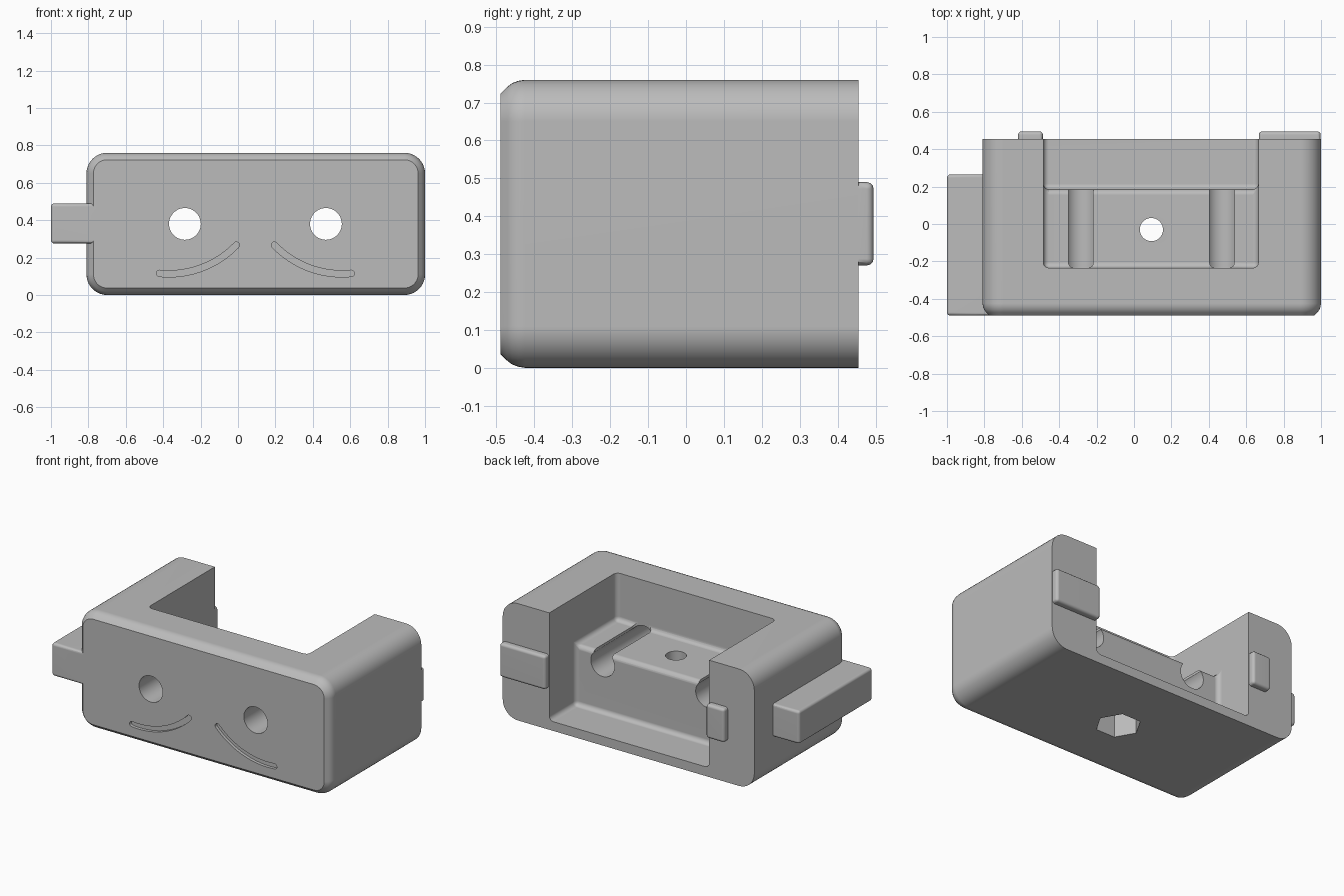
import bpy
import bmesh
from math import cos, sin, pi, radians

cube = bpy.data.objects.get("Cube")
if cube:
    bpy.data.objects.remove(cube)

grey = bpy.data.materials.new("plain_grey")
grey.use_nodes = True
grey.diffuse_color = (0.5, 0.5, 0.5, 1)
grey.node_tree.nodes["Principled BSDF"].inputs["Base Color"].default_value = (0.5, 0.5, 0.5, 1)


def activate(obj):
    bpy.ops.object.select_all(action='DESELECT')
    obj.select_set(True)
    bpy.context.view_layer.objects.active = obj


def loft(name, rings, bevel=0, segments=4):
    """Closed solid through equal-length rings, optionally with rounded edges."""
    bm = bmesh.new()
    loops = [[bm.verts.new(p) for p in ring] for ring in rings]
    n = len(loops[0])
    for a, b in zip(loops, loops[1:]):
        for i in range(n):
            j = (i + 1) % n
            bm.faces.new((a[i], a[j], b[j], b[i]))
    bm.faces.new(loops[0][::-1])
    bm.faces.new(loops[-1])
    bmesh.ops.recalc_face_normals(bm, faces=bm.faces)
    if bevel:
        bmesh.ops.bevel(bm, geom=list(bm.edges), offset=bevel, segments=segments,
                        profile=0.5, affect='EDGES')
    mesh = bpy.data.meshes.new(name)
    bm.to_mesh(mesh)
    bm.free()
    mesh.materials.append(grey)
    obj = bpy.data.objects.new(name, mesh)
    bpy.context.collection.objects.link(obj)
    return obj


def prism(name, pts, axis, lo, hi, bevel=0, segments=4):
    """Extrude a 2D outline along the x, y or z axis."""
    place = {'x': lambda p, t: (t, p[0], p[1]),
             'y': lambda p, t: (p[0], t, p[1]),
             'z': lambda p, t: (p[0], p[1], t)}[axis]
    return loft(name, [[place(p, t) for p in pts] for t in (lo, hi)], bevel, segments)


def box(name, x, y, z, bevel=0, segments=4):
    pts = [(x[0], y[0]), (x[1], y[0]), (x[1], y[1]), (x[0], y[1])]
    return prism(name, pts, 'z', z[0], z[1], bevel, segments)


def arc(cx, cy, r, start, end, steps):
    return [(cx + r * cos(start + (end - start) * i / steps),
             cy + r * sin(start + (end - start) * i / steps)) for i in range(steps + 1)]


def circle(cx, cy, r, n):
    return arc(cx, cy, r, 0, 2 * pi, n)[:-1]


def combine(target, tool, operation):
    mod = target.modifiers.new(tool.name, 'BOOLEAN')
    mod.operation = operation
    mod.solver = 'EXACT'
    mod.object = tool
    activate(target)
    bpy.ops.object.modifier_apply(modifier=mod.name)
    bpy.data.objects.remove(tool)


# Main body: rounded rectangle with a softened front rim
def body_ring(y, inset):
    r = 0.11 - inset
    corners = [(0.89, 0.65), (-0.70, 0.65), (-0.70, 0.11), (0.89, 0.11)]
    return [(px, y, pz) for k, (cx, cz) in enumerate(corners)
            for px, pz in arc(cx, cz, r, k * pi / 2, (k + 1) * pi / 2, 10)]


body = loft("holder_body", [body_ring(y, i) for y, i in (
    (0.455, 0), (-0.425, 0), (-0.443, 0.003), (-0.459, 0.009), (-0.472, 0.019), (-0.49, 0.037))])

# Open cavity with a raised platform and a lower rear floor
profile = [(-0.235, 1), (-0.235, 0.45), (0.185, 0.45), (0.185, 0.06), (0.7, 0.06), (0.7, 1)]
combine(body, prism("cavity", profile, 'x', -0.485, 0.665, 0.03), 'DIFFERENCE')

MIDDLE = 0.093
for side in (-1, 1):
    # Eye bore running through the front wall and along the platform
    eye = MIDDLE + side * 0.377
    combine(body, prism("eye_bore", circle(eye, 0.38, 0.085, 48), 'y', -0.7, 0.6), 'DIFFERENCE')
    combine(body, box("groove_slot", (eye - 0.066, eye + 0.066), (-0.235, 0.6),
                      (0.4, 0.7), 0.028), 'DIFFERENCE')
    # Engraved curved line with round ends
    w, a0, a1 = 0.017, radians(-95.7), radians(-44)
    cx, cz, r = -0.37, 0.615, 0.502
    line = arc(cx, cz, r + w, a0, a1, 20)
    line += arc(cx + r * cos(a1), cz + r * sin(a1), w, a1, a1 + pi, 8)[1:-1]
    line += arc(cx, cz, r - w, a1, a0, 20)
    line += arc(cx + r * cos(a0), cz + r * sin(a0), w, a0 + pi, a0 + 2 * pi, 8)[1:-1]
    if side > 0:
        line = [(2 * MIDDLE - x, z) for x, z in line]
    combine(body, prism("smile_line", line, 'y', -0.6, -0.47), 'DIFFERENCE')

# Screw hole with a hexagonal nut recess underneath
combine(body, prism("screw_hole", circle(MIDDLE, -0.03, 0.062, 40), 'z', -0.2, 0.6), 'DIFFERENCE')
combine(body, prism("nut_recess", circle(MIDDLE, -0.03, 0.135, 6), 'z', -0.2, 0.2), 'DIFFERENCE')

# Side rail and the two rear latches
combine(body, box("side_rail", (-1, -0.7), (-0.49, 0.265), (0.275, 0.49), 0.018, 3), 'UNION')
combine(body, box("wide_latch", (0.667, 0.998), (0.38, 0.495), (0.27, 0.49), 0.018, 3), 'UNION')
combine(body, box("narrow_latch", (-0.62, -0.487), (0.38, 0.495), (0.27, 0.49), 0.018, 3), 'UNION')

# Smooth the rounded parts while keeping crisp edges
activate(body)
bpy.ops.object.shade_smooth_by_angle(angle=radians(30))
normals = body.modifiers.new("even_normals", 'WEIGHTED_NORMAL')
normals.keep_sharp = True
